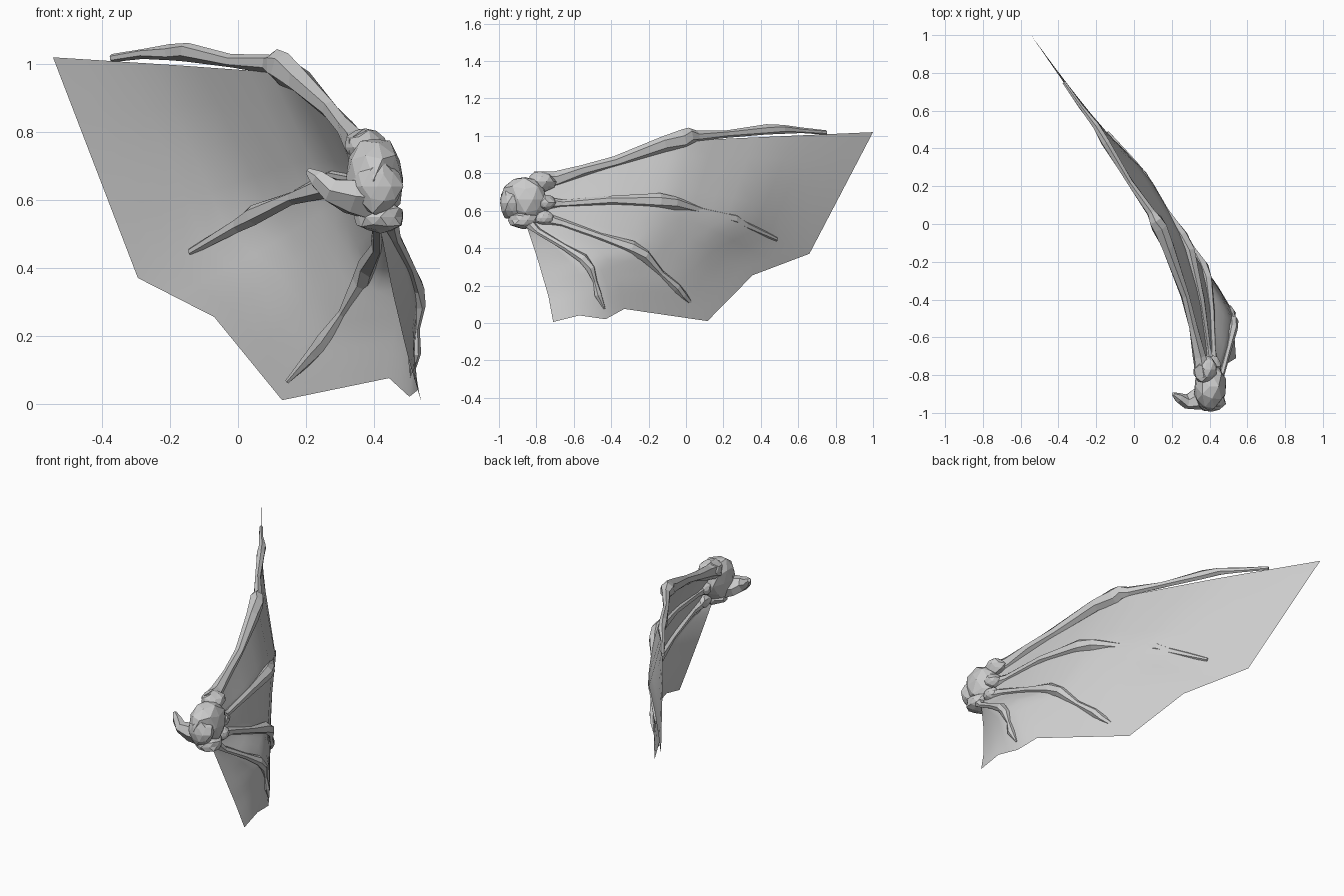
import bpy, bmesh, math, random
from mathutils import Vector

random.seed(4)
grey = bpy.data.materials.new("bone_grey")
grey.diffuse_color = (0.6, 0.6, 0.6, 1)


def finish(name, bm, smooth=False):
    me = bpy.data.meshes.new(name)
    bm.to_mesh(me)
    bm.free()
    me.materials.append(grey)
    for p in me.polygons:
        p.use_smooth = smooth
    ob = bpy.data.objects.new(name, me)
    bpy.context.collection.objects.link(ob)
    return ob


def bone(name, stations, sides=6):
    """Angular tapered tube through (x, y, z, radius) stations."""
    bm = bmesh.new()
    pts = [Vector(s[:3]) for s in stations]
    rings = []
    for i, s in enumerate(stations):
        d = (pts[min(i + 1, len(pts) - 1)] - pts[max(i - 1, 0)]).normalized()
        u = d.cross(Vector((0.85, 0.5, 0.1))).normalized()
        v = d.cross(u)
        ring = []
        for k in range(sides):
            a = math.tau * k / sides + 0.25 * (i % 2)
            ring.append(bm.verts.new(pts[i] + s[3] * (u * math.cos(a) + v * 0.85 * math.sin(a))))
        rings.append(ring)
    for a, b in zip(rings, rings[1:]):
        for k in range(sides):
            n = (k + 1) % sides
            bm.faces.new((a[k], a[n], b[n], b[k]))
    bm.faces.new(rings[0][::-1])
    bm.faces.new(rings[-1])
    bmesh.ops.recalc_face_normals(bm, faces=bm.faces)
    return finish(name, bm)


def lump(name, centre, size, jitter=0.1):
    """Faceted, slightly uneven mass of flesh."""
    bm = bmesh.new()
    bmesh.ops.create_icosphere(bm, subdivisions=2, radius=1)
    for v in bm.verts:
        f = 1 + random.uniform(-jitter, jitter)
        v.co = Vector([c + s * q * f for c, s, q in zip(centre, size, v.co)])
    return finish(name, bm)


# Palm, wrist and knuckles
lump("palm", (0.40, -0.86, 0.66), (0.085, 0.125, 0.125))
lump("wrist", (0.41, -0.93, 0.64), (0.075, 0.07, 0.085))
lump("palm_heel", (0.42, -0.87, 0.55), (0.075, 0.08, 0.05))
lump("knuckle_top", (0.375, -0.77, 0.755), (0.06, 0.075, 0.055))
lump("knuckle_middle", (0.41, -0.755, 0.645), (0.05, 0.06, 0.045))
lump("knuckle_lower", (0.42, -0.76, 0.56), (0.045, 0.055, 0.04))

# Thumb hooking away from the palm
bone("thumb", [(0.40, -0.90, 0.61, 0.085), (0.33, -0.93, 0.61, 0.06),
               (0.275, -0.94, 0.63, 0.042), (0.235, -0.92, 0.66, 0.03),
               (0.207, -0.90, 0.685, 0.011)])

# Four long fingers
bone("leading_finger", [(0.37, -0.80, 0.75, 0.06), (0.345, -0.70, 0.77, 0.042),
                        (0.315, -0.55, 0.815, 0.03), (0.27, -0.38, 0.865, 0.028),
                        (0.18, -0.12, 0.955, 0.042), (0.135, -0.02, 0.985, 0.05),
                        (0.115, 0.02, 1.00, 0.045), (0.09, 0.06, 1.00, 0.028),
                        (-0.02, 0.22, 1.01, 0.02), (-0.15, 0.43, 1.035, 0.028),
                        (-0.20, 0.52, 1.035, 0.024), (-0.28, 0.62, 1.03, 0.015),
                        (-0.37, 0.75, 1.018, 0.012)])
bone("second_finger", [(0.41, -0.78, 0.64, 0.04), (0.39, -0.66, 0.64, 0.02),
                       (0.355, -0.40, 0.655, 0.025), (0.29, -0.14, 0.655, 0.04),
                       (0.255, -0.06, 0.64, 0.036), (0.16, 0.08, 0.605, 0.02),
                       (0.045, 0.26, 0.555, 0.03), (0.0, 0.32, 0.525, 0.022),
                       (-0.14, 0.485, 0.447, 0.011)])
bone("third_finger", [(0.42, -0.78, 0.56, 0.04), (0.415, -0.66, 0.535, 0.022),
                      (0.41, -0.46, 0.46, 0.022), (0.385, -0.29, 0.405, 0.036),
                      (0.365, -0.22, 0.36, 0.034), (0.31, -0.13, 0.265, 0.016),
                      (0.255, -0.05, 0.19, 0.026), (0.225, -0.015, 0.15, 0.022),
                      (0.145, 0.06, 0.065, 0.007)])
bone("last_finger", [(0.44, -0.86, 0.55, 0.035), (0.465, -0.79, 0.49, 0.018),
                     (0.505, -0.65, 0.405, 0.018), (0.525, -0.55, 0.345, 0.028),
                     (0.53, -0.51, 0.29, 0.026), (0.525, -0.485, 0.22, 0.012),
                     (0.52, -0.47, 0.15, 0.022), (0.51, -0.435, 0.075, 0.005)])

# Wing membrane: a smooth loft across lines that follow the fingers
STEPS = 16


def resample(pts):
    """Evenly spaced points along a polyline."""
    pts = [Vector(p) for p in pts]
    lens = [(b - a).length for a, b in zip(pts, pts[1:])]
    out = []
    for i in range(STEPS + 1):
        d = sum(lens) * i / STEPS
        k = 0
        while k < len(lens) - 1 and d > lens[k]:
            d -= lens[k]
            k += 1
        out.append(pts[k].lerp(pts[k + 1], min(1, d / lens[k])))
    return out


lines = [resample(p) for p in (
    [(0.37, -0.78, 0.74), (0.27, -0.40, 0.84), (0.12, 0.0, 0.975), (-0.20, 0.5, 0.998), (-0.545, 1.0, 1.02)],
    [(0.40, -0.76, 0.64), (0.36, -0.40, 0.65), (0.28, -0.10, 0.645), (0.18, 0.08, 0.605),
     (0.07, 0.27, 0.545), (-0.14, 0.48, 0.445), (-0.295, 0.66, 0.37)],
    [(0.42, -0.76, 0.56), (0.41, -0.46, 0.46), (0.375, -0.25, 0.38), (0.255, -0.05, 0.19), (0.13, 0.115, 0.01)],
    [(0.44, -0.84, 0.53), (0.505, -0.65, 0.405), (0.53, -0.52, 0.3), (0.52, -0.47, 0.15), (0.505, -0.43, 0.02)],
    [(0.42, -0.85, 0.51), (0.455, -0.79, 0.33), (0.50, -0.735, 0.14), (0.54, -0.71, 0.005)])]

# Corner of the trailing edge halfway between neighbouring fingers
corners = [(-0.42, 0.83, 0.695), (-0.07, 0.356, 0.255), (0.445, -0.33, 0.075), (0.53, -0.57, 0.04)]
spokes = [lines[0]]
for a, b, c in zip(lines, lines[1:], corners):
    pull = Vector(c) - (a[-1] + b[-1]) / 2
    mid = [(p + q) / 2 + pull * (i / STEPS) ** 2 for i, (p, q) in enumerate(zip(a, b))]
    for p, q in ((a, mid), (mid, b)):
        spokes.append([(u + v) / 2 for u, v in zip(p, q)])
        spokes.append(q)

bm = bmesh.new()
grid = [[bm.verts.new(p) for p in s] for s in spokes]
for a, b in zip(grid, grid[1:]):
    for i in range(STEPS):
        bm.faces.new((a[i], b[i], b[i + 1], a[i + 1]))
finish("wing_membrane", bm, smooth=True)
